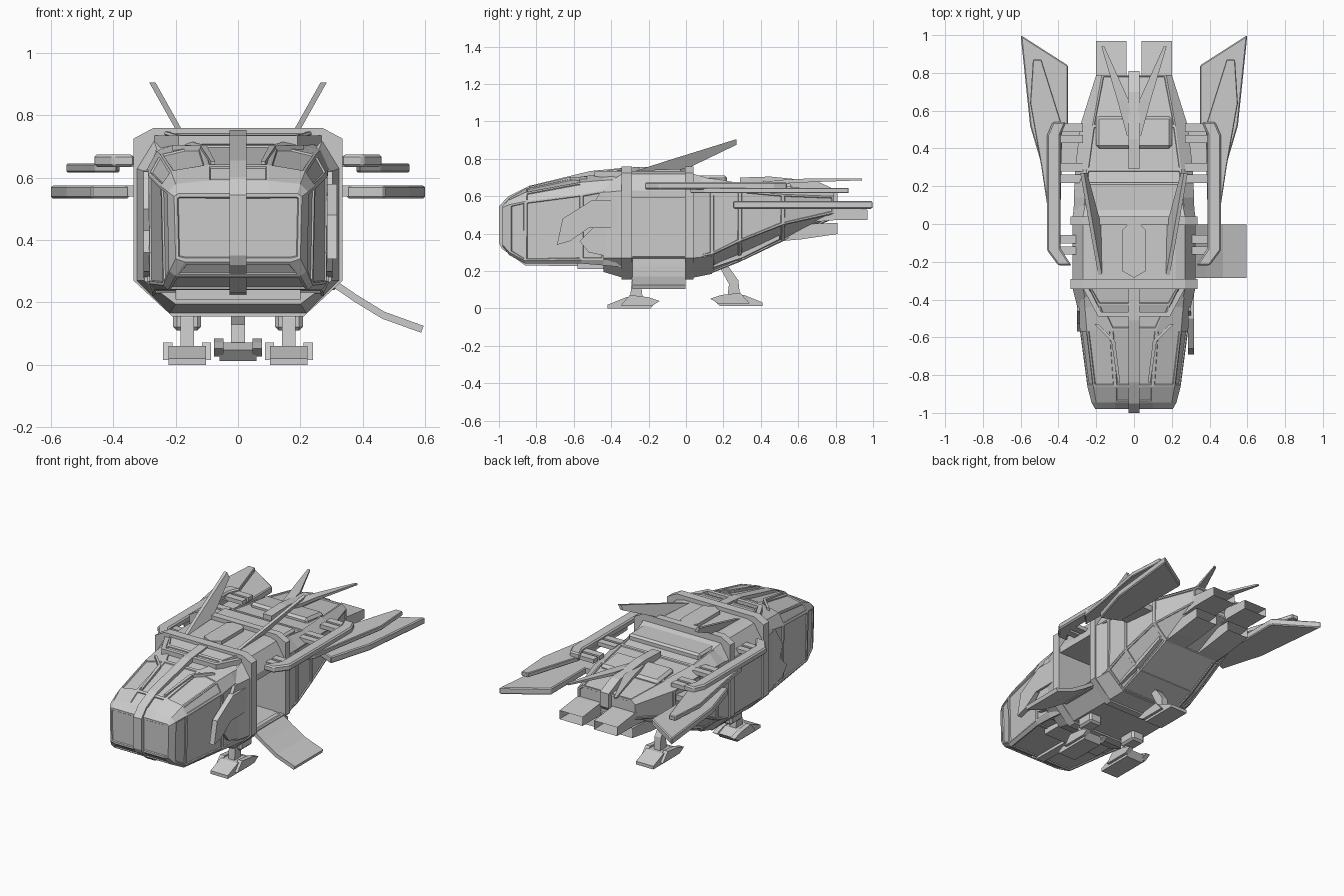
import bpy, bmesh
from mathutils import Vector as V

if "Cube" in bpy.data.objects:
    bpy.data.objects.remove(bpy.data.objects["Cube"])


def finish(name, bm, mirror=False, bevel=0):
    bmesh.ops.recalc_face_normals(bm, faces=bm.faces[:])
    me = bpy.data.meshes.new(name)
    bm.to_mesh(me)
    bm.free()
    ob = bpy.data.objects.new(name, me)
    bpy.context.collection.objects.link(ob)
    if bevel:
        m = ob.modifiers.new("bevel", "BEVEL")
        m.width, m.segments = bevel, 1
    if mirror:
        ob.modifiers.new("mirror", "MIRROR")
    return ob


def skin(name, loops, mirror=False, bevel=0, panel=0, hollow=0):
    """Join equal-length closed loops, cap the ends; optional panels / hollow end."""
    bm = bmesh.new()
    rows = [[bm.verts.new(p) for p in lp] for lp in loops]
    n = len(rows[0])
    for a, b in zip(rows, rows[1:]):
        for i in range(n):
            bm.faces.new((a[i], a[(i + 1) % n], b[(i + 1) % n], b[i]))
    bm.faces.new(rows[0])
    end = bm.faces.new(rows[-1])
    bmesh.ops.recalc_face_normals(bm, faces=bm.faces[:])
    if hollow:
        bmesh.ops.inset_region(bm, faces=[end], thickness=0.01)
        off = (sum((V(p) for p in loops[0]), V()) - sum((V(p) for p in loops[-1]), V())) / n
        bmesh.ops.translate(bm, verts=end.verts[:], vec=off * hollow)
    if panel:
        big = [f for f in bm.faces if f.calc_area() > panel]
        bmesh.ops.inset_individual(bm, faces=big, thickness=0.012, depth=0)
        bmesh.ops.inset_individual(bm, faces=big, thickness=0.004, depth=-0.006)
    return finish(name, bm, mirror, bevel)


def loft(name, secs, **kw):
    """Sections (y, half profile of x,z from bottom to top), mirrored about x=0."""
    return skin(name, [[(x, y, z) for x, z in pr] + [(-x, y, z) for x, z in reversed(pr)]
                       for y, pr in secs], **kw)


def prism(name, pts, axis, a, b, **kw):
    put = {"x": lambda p, t: (t, p[0], p[1]), "y": lambda p, t: (p[0], t, p[1]),
           "z": lambda p, t: (p[0], p[1], t)}[axis]
    return skin(name, [[put(p, t) for p in pts] for t in (a, b)], **kw)


def box(name, x, y, z, **kw):
    return prism(name, [(x[0], y[0]), (x[1], y[0]), (x[1], y[1]), (x[0], y[1])], "z", *z, **kw)


def beam(name, *ends, **kw):
    """Bar along y through stations (x, y, z, width, height)."""
    return skin(name, [[(x + sx * w / 2, y, z + sz * h / 2) for sx, sz in
                        ((-1, -1), (1, -1), (1, 1), (-1, 1))] for x, y, z, w, h in ends], **kw)


def ring(name, outer, t, y0, y1):
    """Frame hoop around the hull from a half outline."""
    full = outer + [(-x, z) for x, z in reversed(outer)]
    inner = [(x * (1 - t / .33), .46 + (z - .46) * (1 - t / .3)) for x, z in full]
    bm = bmesh.new()
    r = [[bm.verts.new((x, y, z)) for x, z in p] for p, y in
         ((full, y0), (full, y1), (inner, y1), (inner, y0))]
    n = len(full)
    for k in range(4):
        a, b = r[k], r[(k + 1) % 4]
        for i in range(n):
            bm.faces.new((a[i], a[(i + 1) % n], b[(i + 1) % n], b[i]))
    return finish(name, bm)


# Nose with recessed panels and glazing
loft("nose", [
    (-.98, [(.17, .33), (.2, .34), (.205, .54), (.19, .55), (.1, .55)]),
    (-.945, [(.2, .285), (.22, .30), (.225, .555), (.2, .58), (.1, .59)]),
    (-.86, [(.225, .24), (.24, .255), (.247, .572), (.215, .62), (.1, .64)]),
    (-.56, [(.268, .24), (.284, .26), (.287, .61), (.25, .675), (.12, .705)]),
    (-.44, [(.275, .23), (.29, .26), (.29, .63), (.26, .685), (.17, .72)]),
    (-.33, [(.275, .22), (.29, .26), (.29, .63), (.27, .69), (.22, .735)])], panel=.016)
# Centre strip wrapping the nose
prism("nose_strip", [(-.5, .225), (-.86, .23), (-.985, .32), (-1, .35), (-1, .545), (-.95, .60), (-.84, .655),
                     (-.51, .735), (-.3, .755), (-.3, .7), (-.8, .6), (-.93, .5), (-.93, .4), (-.8, .3), (-.5, .28)],
      "x", -.028, .028)
# Windscreen hood and brows
loft("windscreen", [(-.49, [(.19, .66), (.17, .715)]), (-.43, [(.22, .67), (.19, .735)]),
                    (-.33, [(.27, .68), (.24, .75)])], panel=.008)
prism("windscreen_frame", [(.24, -.34), (.27, -.34), (.19, -.49), (0, -.49), (0, -.465), (.175, -.465)],
      "z", .69, .735, mirror=True)
beam("canopy_rib", (.2, -.53, .69, .02, .03), (.11, -.62, .69, .02, .025),
     (.08, -.84, .642, .014, .02), mirror=True)
prism("cheek_plate", [(-.57, .36), (-.5, .43), (-.53, .5), (-.46, .62), (-.34, .63), (-.34, .26), (-.52, .3)],
      "x", .28, .303, mirror=True)
prism("sliding_door", [(-.69, .34), (-.62, .36), (-.52, .43), (-.36, .43), (-.36, .58), (-.5, .58), (-.66, .48)],
      "x", .285, .318)

# Cabin with an open side door
cabin = loft("cabin", [
    (-.44, [(.2, .195), (.3, .27), (.3, .62), (.25, .66)]),
    (-.34, [(.22, .165), (.325, .27), (.325, .63), (.27, .72)]),
    (.04, [(.22, .165), (.325, .27), (.325, .63), (.27, .72)]),
    (.14, [(.2, .185), (.31, .28), (.31, .62), (.25, .69)])])
cut = box("door_cutter", (-.27, .5), (-.29, 0), (.275, .59))
cut.hide_render = True
cut.display_type = "WIRE"
m = cabin.modifiers.new("door", "BOOLEAN")
m.object, m.operation, m.solver = cut, "DIFFERENCE", "EXACT"
hoop = [(.21, .155), (.335, .27), (.335, .725), (.27, .76)]
ring("front_hoop", hoop, .05, -.345, -.29)
ring("rear_hoop", hoop, .05, -.005, .04)
loft("roof", [(-.3, [(.28, .66), (.27, .72), (.22, .735)]), (.01, [(.28, .66), (.27, .72), (.22, .735)])])
prism("roof_hatch", [(0, -.285), (.06, -.25), (.06, -.03), (.03, 0), (0, 0)], "z", .72, .757, mirror=True)
box("rear_roof_step", (-.25, .25), (.03, .22), (.66, .71), bevel=.012)
box("chin_step", (-.2, .2), (-.58, -.43), (.21, .25))

# Boarding ramp, gently sagging
ramp = [(.30, .28), (.38, .225), (.47, .17), (.595, .125)]
prism("ramp", ramp + [(x - .008, z - .022) for x, z in reversed(ramp)], "y", -.285, -.003)
box("ramp_hinge", (.27, .32), (-.28, -.01), (.24, .28), bevel=.012)

# Tapering tail
loft("tail", [
    (.04, [(.2, .17), (.32, .27), (.32, .63), (.27, .70)]),
    (.14, [(.2, .19), (.318, .29), (.318, .63), (.26, .695)]),
    (.29, [(.2, .25), (.312, .36), (.312, .63), (.25, .67)]),
    (.52, [(.19, .36), (.285, .45), (.285, .61), (.22, .655)]),
    (.79, [(.17, .48), (.2, .51), (.2, .60), (.17, .625)])], panel=.02)
beam("tail_panel", (0, .4, .66, .4, .05), (0, .57, .645, .4, .04), bevel=.015)
prism("tail_spine", [(.29, .65), (.29, .7), (.45, .705), (.7, .68), (.81, .63), (.81, .54), (.77, .5), (.74, .6)],
      "x", -.03, .03)
beam("tail_keel", (.22, .12, .23, .03, .04), (.22, .3, .29, .03, .04), (.21, .5, .385, .03, .03), mirror=True)
beam("tail_aerial", (.015, .46, .675, .04, .02), (.06, .66, .685, .06, .02),
     (.165, .94, .69, .015, .01), mirror=True)
# Hollow exhausts, two above and two below
beam("upper_exhaust", (.12, .55, .50, .16, .1), (.12, .8, .51, .16, .075),
     (.12, .97, .5, .16, .055), mirror=True, hollow=.5)
beam("lower_exhaust", (.12, .45, .38, .14, .05), (.12, .62, .41, .15, .08),
     (.12, .81, .428, .15, .06), mirror=True, hollow=.5)

# Side rails, struts and swept wings
prism("rail", [(.33, -.22), (.40, -.22), (.46, -.14), (.46, .47), (.43, .54), (.36, .54), (.39, .47),
               (.39, -.13)], "z", .635, .675, mirror=True, bevel=.008)
for y in (-.14, -.08, .24, .3, .45, .51):
    box("rail_strut", (.27, .41), (y - .022, y + .022), (.635, .66), mirror=True)
prism("upper_wing", [(.39, .02), (.46, .1), (.49, .3), (.55, .64), (.535, .87), (.49, .87), (.38, .52)],
      "z", .617, .645, mirror=True, bevel=.004)
prism("lower_wing", [(.35, .3), (.47, .25), (.55, .52), (.6, 1), (.35, .84)],
      "z", .533, .575, mirror=True, bevel=.006)
box("wing_root", (.28, .37), (.3, .5), (.54, .575), mirror=True)
# Roof fins: thin plates leaning outwards
fin = [(-.27, .735), (0, .745), (.27, .875), (.27, .905), (-.1, .79)]
skin("roof_fin", [[(.18 + (z - .74) * .56 + t, y, z) for y, z in fin] for t in (-.008, .012)], mirror=True)


# Landing gear: front pair and a single rear leg
def leg(name, x, y, d, mirror, z0):
    prism(name + "_strut", [(y - .1 * d, .24), (y - .04 * d, .22), (y + .01 * d, .15), (y + .02 * d, z0 + .04),
                            (y - .05 * d, z0 + .04), (y - .04 * d, .13)], "x", x - .022, x + .022, mirror=mirror)
    prism(name + "_foot", [(y - .12 * d, z0 + .035), (y - .09 * d, z0), (y + .14 * d, z0), (y + .14 * d, z0 + .02),
                           (y + .04 * d, z0 + .06), (y - .06 * d, z0 + .06)], "x", x - .06, x + .06, mirror=mirror)
    for s in (-1, 1):
        prism(name + "_toe", [(y - .14 * d, z0 + .04), (y - .1 * d, z0 + .015), (y + .07 * d, z0 + .015),
                              (y + .02 * d, z0 + .072), (y - .08 * d, z0 + .06)],
              "x", x + s * .062 - .015, x + s * .062 + .015, mirror=mirror)


leg("front_leg", .163, -.28, -1, True, 0)
box("front_leg_mount", (.118, .208), (-.27, -.15), (.11, .2), mirror=True, bevel=.012)
leg("rear_leg", 0, .27, 1, False, .012)
